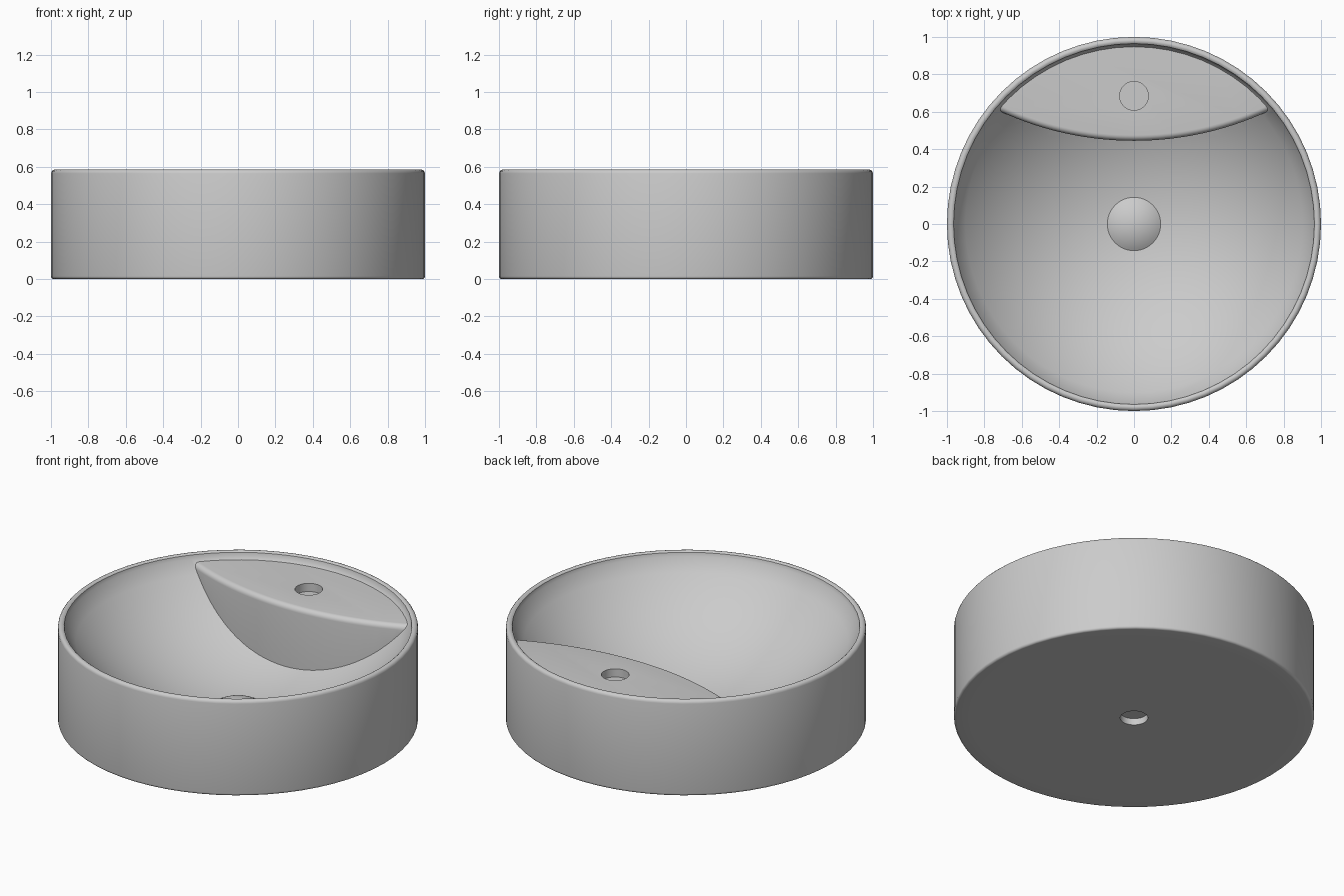
import bpy, bmesh
from math import sin, cos, pi, sqrt, asin, atan2, radians

if "Cube" in bpy.data.objects:
    bpy.data.objects.remove(bpy.data.objects["Cube"])

SEG = 64


def make_object(name, bm):
    bmesh.ops.recalc_face_normals(bm, faces=bm.faces)
    mesh = bpy.data.meshes.new(name)
    bm.to_mesh(mesh)
    bm.free()
    obj = bpy.data.objects.new(name, mesh)
    bpy.context.collection.objects.link(obj)
    return obj


def loft(name, rings):
    """Closed solid skinned through equal-length rings of points."""
    bm = bmesh.new()
    loops = [[bm.verts.new(p) for p in ring] for ring in rings]
    n = len(loops[0])
    for a, b in zip(loops, loops[1:]):
        for i in range(n):
            j = (i + 1) % n
            bm.faces.new((a[i], a[j], b[j], b[i]))
    bm.faces.new(loops[0])
    bm.faces.new(loops[-1])
    return make_object(name, bm)


def revolve(name, profile, seg=SEG, centre=(0, 0)):
    return loft(name, [[(centre[0] + r * cos(2 * pi * i / seg),
                         centre[1] + r * sin(2 * pi * i / seg), z)
                        for i in range(seg)] for r, z in profile])


def boolean(obj, other, operation):
    mod = obj.modifiers.new(operation.lower(), 'BOOLEAN')
    mod.operation, mod.solver, mod.object = operation, 'EXACT', other
    bpy.context.view_layer.objects.active = obj
    bpy.ops.object.modifier_apply(modifier=mod.name)
    bpy.data.objects.remove(other)


def arc(r, z, f, cr, cz, a0, a1, n=5):
    """Rounded corner points for a profile."""
    return [(cr + f * cos(radians(a0 + (a1 - a0) * i / n)),
             cz + f * sin(radians(a0 + (a1 - a0) * i / n))) for i in range(n + 1)]


# Round basin: outer wall, soft rim, spherical bowl
BOWL_R, BOWL_Z = 1.2, 0.075


def bowl(r):
    return BOWL_Z + BOWL_R - sqrt(BOWL_R ** 2 - r * r)


profile = [(0.9, 0)]
profile += arc(1, 0, 0.015, 0.985, 0.015, -90, 0)
profile += arc(1, 0.585, 0.02, 0.98, 0.565, 0, 140)
steps = 16
profile += [(0.96 * (1 - i / steps) + 0.02 * i / steps,
             bowl(0.96 * (1 - i / steps) + 0.02 * i / steps)) for i in range(steps + 1)]
basin = revolve("basin", profile)

# Tap ledge: crescent shelf with a rounded front edge
CY, R, TOP, F = 2.153, 1.708, 0.54, 0.03


def ledge_ring(z, rad, n=32):
    phi = asin(0.755 / R)
    front = [(rad * sin(phi * (2 * i / n - 1)), CY - rad * cos(phi * (2 * i / n - 1)), z)
             for i in range(n + 1)]
    a = atan2(front[-1][1], front[-1][0])
    back = [(0.98 * cos(a + (pi - 2 * a) * i / n), 0.98 * sin(a + (pi - 2 * a) * i / n), z)
            for i in range(1, n)]
    return front + back


layers = [(0.1, R)] + [(TOP - F + F * sin(radians(t)), R - F + F * cos(radians(t)))
                       for t in range(0, 91, 15)]
ledge = loft("tap_ledge", [ledge_ring(z, rad) for z, rad in layers])
boolean(basin, ledge, 'UNION')

# Tap hole in the ledge and drain hole underneath
boolean(basin, revolve("tap_hole", [(0.077, 0.49), (0.077, 0.6)], 32, (0, 0.685)), 'DIFFERENCE')
boolean(basin, revolve("drain_hole", [(0.077, -0.1), (0.077, 0.04)], 32), 'DIFFERENCE')

# Domed drain cover
r, h = 0.145, 0.045
S = (r * r + h * h) / (2 * h)
top = asin(r / S)
cap = [(S * sin(top * (1 - i / 8.2)), 0.082 + h - S + S * cos(top * (1 - i / 8.2)))
       for i in range(9)]
cover = revolve("drain_cover", [(r, 0.07)] + cap, 48)

# Smooth shading with crisp edges
for o in bpy.data.objects:
    o.select_set(True)
bpy.context.view_layer.objects.active = basin
bpy.ops.object.shade_smooth_by_angle(angle=radians(30))
